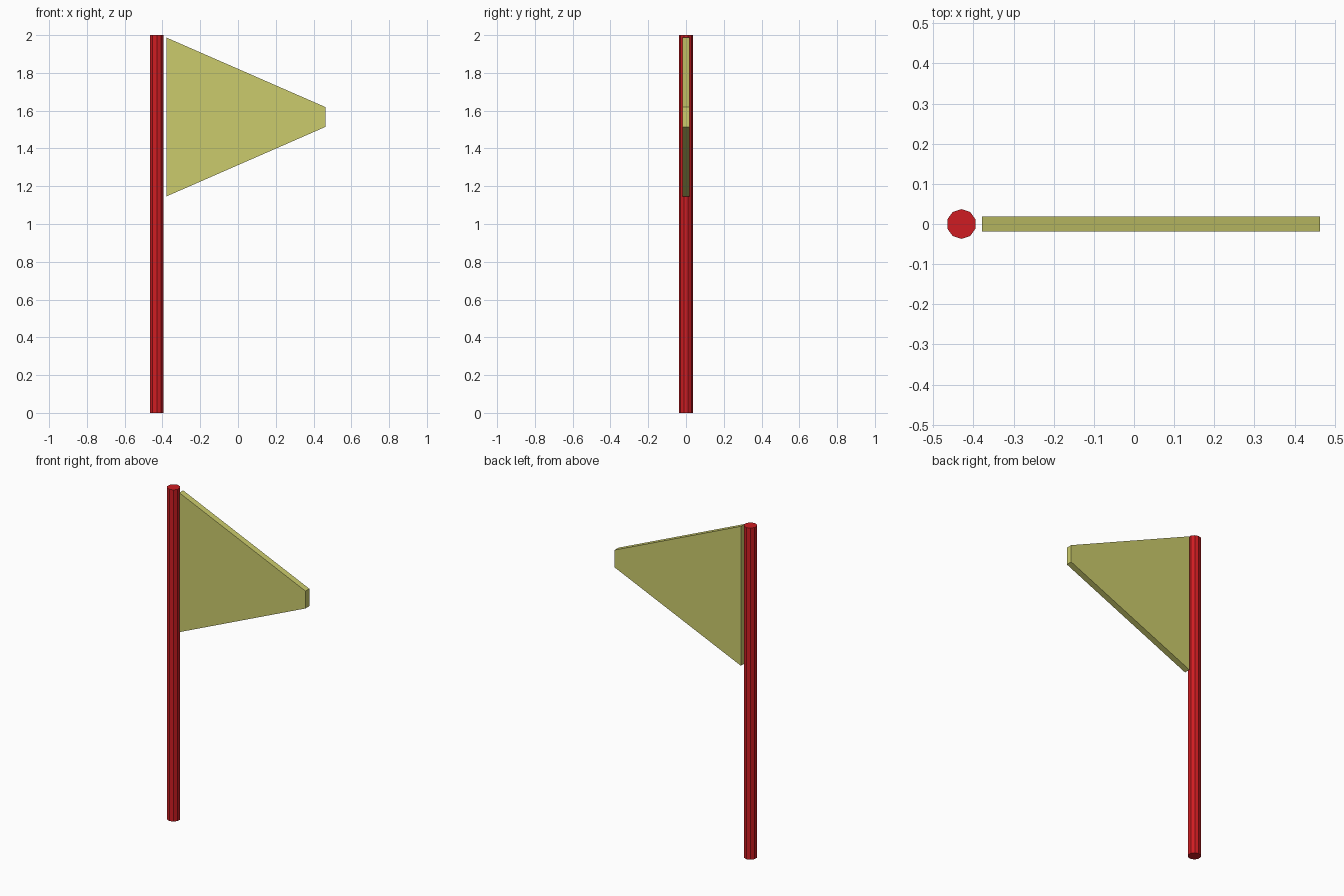
import bpy, bmesh

if "Cube" in bpy.data.objects:
    bpy.data.objects.remove(bpy.data.objects["Cube"])


def paint(obj, name, color):
    mat = bpy.data.materials.new(name)
    mat.diffuse_color = (*color, 1.0)
    mat.use_nodes = True
    mat.node_tree.nodes["Principled BSDF"].inputs["Base Color"].default_value = mat.diffuse_color
    obj.data.materials.append(mat)


# Pole: ten-sided, flat-shaded
bpy.ops.mesh.primitive_cylinder_add(vertices=10, radius=0.037, depth=2.0,
                                    location=(-0.43, 0, 1.0))
pole = bpy.context.object
pole.name = "pole"
paint(pole, "red", (0.62, 0.012, 0.016))

# Pennant: tapered profile extruded through its thickness
HALF = 0.0185
profile = [(-0.379, 1.146), (0.463, 1.514), (0.463, 1.619), (-0.379, 1.987)]
bm = bmesh.new()
face = bm.faces.new([bm.verts.new((x, -HALF, z)) for x, z in profile])
ext = bmesh.ops.extrude_face_region(bm, geom=[face], use_keep_orig=True)
verts = [g for g in ext["geom"] if isinstance(g, bmesh.types.BMVert)]
bmesh.ops.translate(bm, verts=verts, vec=(0, 2 * HALF, 0))
bmesh.ops.recalc_face_normals(bm, faces=bm.faces)
mesh = bpy.data.meshes.new("pennant")
bm.to_mesh(mesh)
bm.free()
pennant = bpy.data.objects.new("pennant", mesh)
bpy.context.collection.objects.link(pennant)
paint(pennant, "pale_olive", (0.6, 0.6, 0.15))
